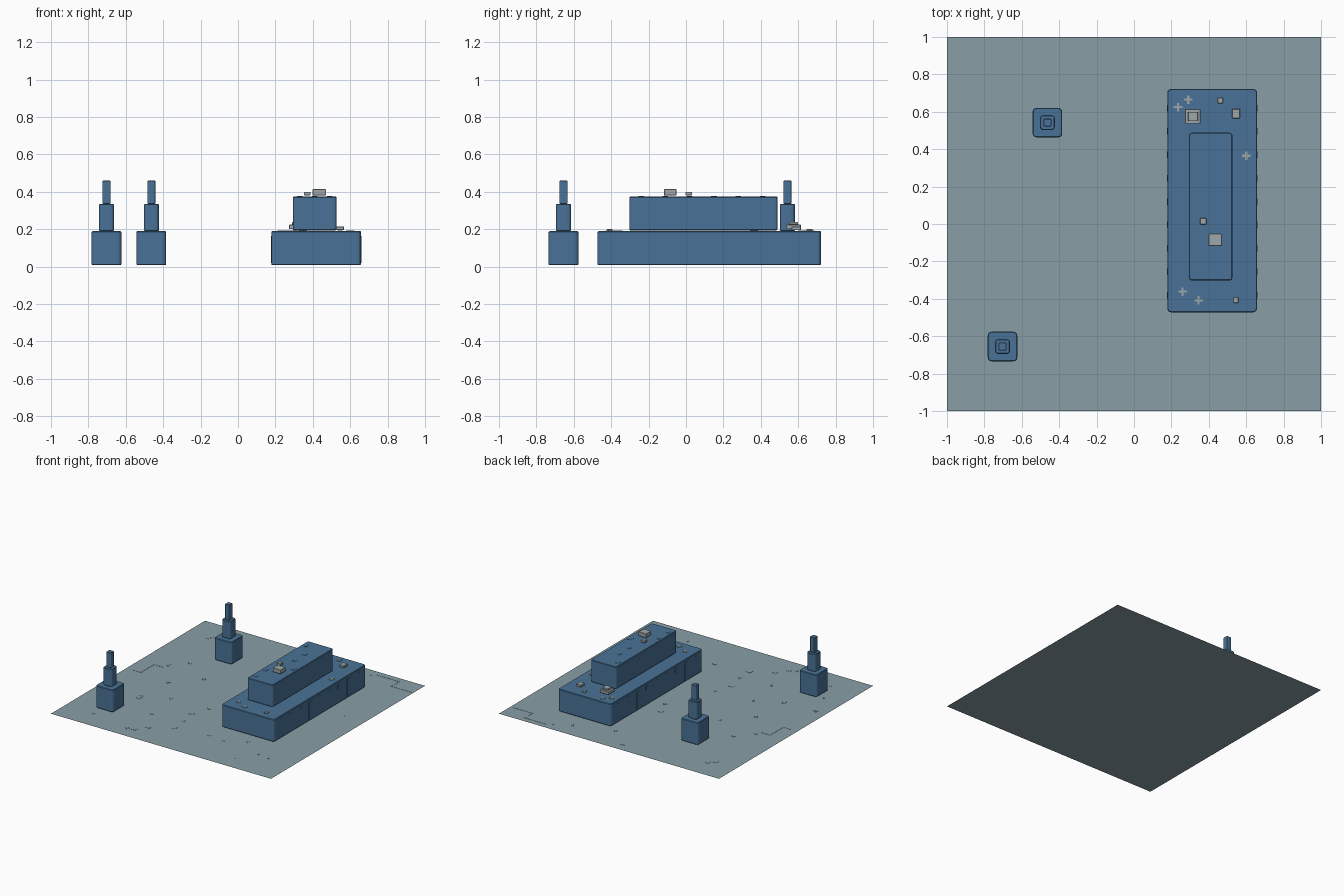
import bpy, bmesh, random

if "Cube" in bpy.data.objects:
    bpy.data.objects.remove(bpy.data.objects["Cube"])

random.seed(4)


def material(name, rgb):
    m = bpy.data.materials.new(name)
    m.diffuse_color = (*rgb, 1)
    m.use_nodes = True
    m.node_tree.nodes["Principled BSDF"].inputs["Base Color"].default_value = m.diffuse_color
    return m


GROUND = material("grey_green", (0.25, 0.345, 0.38))
BLUE = material("steel_blue", (0.066, 0.17, 0.31))
GREY = material("light_grey", (0.34, 0.39, 0.40))


def finish(name, bm, mat):
    me = bpy.data.meshes.new(name)
    bm.to_mesh(me)
    bm.free()
    me.materials.append(mat)
    ob = bpy.data.objects.new(name, me)
    bpy.context.collection.objects.link(ob)
    return ob


def add_box(bm, x, y, z0, z1, sx, sy):
    vs = bmesh.ops.create_cube(bm, size=1)["verts"]
    for v in vs:
        v.co = (x + v.co.x * sx, y + v.co.y * sy, z0 + (v.co.z + 0.5) * (z1 - z0))
    return vs


def block(name, x, y, z0, z1, sx, sy, mat, corner=0.02, rim=0.004):
    """Box with rounded upright corners and a fine chamfer on the rims."""
    bm = bmesh.new()
    add_box(bm, x, y, z0, z1, sx, sy)
    upright = [e for e in bm.edges if abs(e.verts[0].co.z - e.verts[1].co.z) > 1e-4]
    bmesh.ops.bevel(bm, geom=upright, offset=corner, segments=3, profile=0.5, affect='EDGES')
    rims = [e for e in bm.edges
            if abs(e.verts[0].co.z - e.verts[1].co.z) < 1e-5]
    bmesh.ops.bevel(bm, geom=rims, offset=rim, segments=1, affect='EDGES')
    return finish(name, bm, mat)


def cross(bm, x, y, z, h, r, w):
    add_box(bm, x, y, z, z + h, 2 * r, w)
    for s in (-1, 1):
        add_box(bm, x, y + s * (r + w / 2) / 2, z, z + h, w, r - w / 2)


# Ground sheet
bm = bmesh.new()
bmesh.ops.create_grid(bm, x_segments=1, y_segments=1, size=1)
finish("ground_sheet", bm, GROUND)

# Long stepped building
block("long_building_base", 0.418, 0.125, 0.008, 0.19, 0.48, 1.194, BLUE)
block("long_building_upper", 0.41, 0.093, 0.194, 0.375, 0.232, 0.79, BLUE, 0.015)

# Two stepped towers
for i, (x, y) in enumerate([(-0.463, 0.542), (-0.703, -0.655)]):
    block(f"tower_base_{i}", x, y, 0.008, 0.19, 0.158, 0.158, BLUE, 0.02)
    block(f"tower_middle_{i}", x, y, 0.19, 0.335, 0.08, 0.08, BLUE, 0.018)
    block(f"tower_top_{i}", x, y, 0.335, 0.46, 0.042, 0.042, BLUE, 0.006, 0.003)

# Rooftop units: x, y, bottom, top, width, depth, colour
units = [
    (0.315, 0.575, 0.200, 0.225, 0.082, 0.078, GREY),
    (0.315, 0.575, 0.225, 0.240, 0.052, 0.050, GREY),
    (0.546, 0.590, 0.195, 0.214, 0.042, 0.050, GREY),
    (0.434, -0.085, 0.381, 0.414, 0.072, 0.066, GREY),
    (0.370, 0.015, 0.381, 0.400, 0.034, 0.034, GREY),
    (0.461, 0.660, 0.193, 0.201, 0.028, 0.032, GREY),
    (0.545, -0.407, 0.193, 0.201, 0.028, 0.030, GREY),
]
for i, (x, y, z0, z1, sx, sy, m) in enumerate(units):
    block(f"roof_unit_{i}", x, y, z0, z1, sx, sy, m, 0.004, 0.002)

# Pale cross plates on the lower roof
bm = bmesh.new()
for x, y in [(0.235, 0.625), (0.29, 0.665), (0.60, 0.365), (0.26, -0.362), (0.346, -0.408)]:
    cross(bm, x, y, 0.190, 0.003, 0.023, 0.011)
finish("roof_crosses", bm, GREY)

# Thin wall and roof panels in the building colour
bm = bmesh.new()
for k in range(9):
    y = -0.38 + k * 0.125
    for x in (0.178, 0.658):
        add_box(bm, x, y, random.choice((0.02, 0.13)), 0.165, 0.004, 0.035)
for k in range(6):
    add_box(bm, random.choice((0.33, 0.41, 0.49)), -0.24 + k * 0.13, 0.375, 0.377, 0.03, 0.03)
finish("building_panels", bm, BLUE)

# Ground details: angled traces, small plates and crosses
bm = bmesh.new()
for path in ([(-0.94, -0.02), (-0.87, -0.02), (-0.87, 0.15), (-0.79, 0.15)],
             [(0.60, 0.95), (0.80, 0.95), (0.80, 0.85), (0.98, 0.85)]):
    for (xa, ya), (xb, yb) in zip(path, path[1:]):
        add_box(bm, (xa + xb) / 2, (ya + yb) / 2, 0.0005, 0.002,
                abs(xb - xa) + 0.008, abs(yb - ya) + 0.008)
for k in range(40):
    x, y = random.uniform(-0.93, 0.93), random.uniform(-0.93, 0.93)
    if 0.12 < x < 0.72 and -0.53 < y < 0.78:
        continue
    if k % 2:
        cross(bm, x, y, 0.0005, 0.0015, 0.016, 0.008)
    else:
        s = random.choice((0.016, 0.035))
        add_box(bm, x, y, 0.0005, 0.002, s, s)
finish("ground_details", bm, GROUND)
